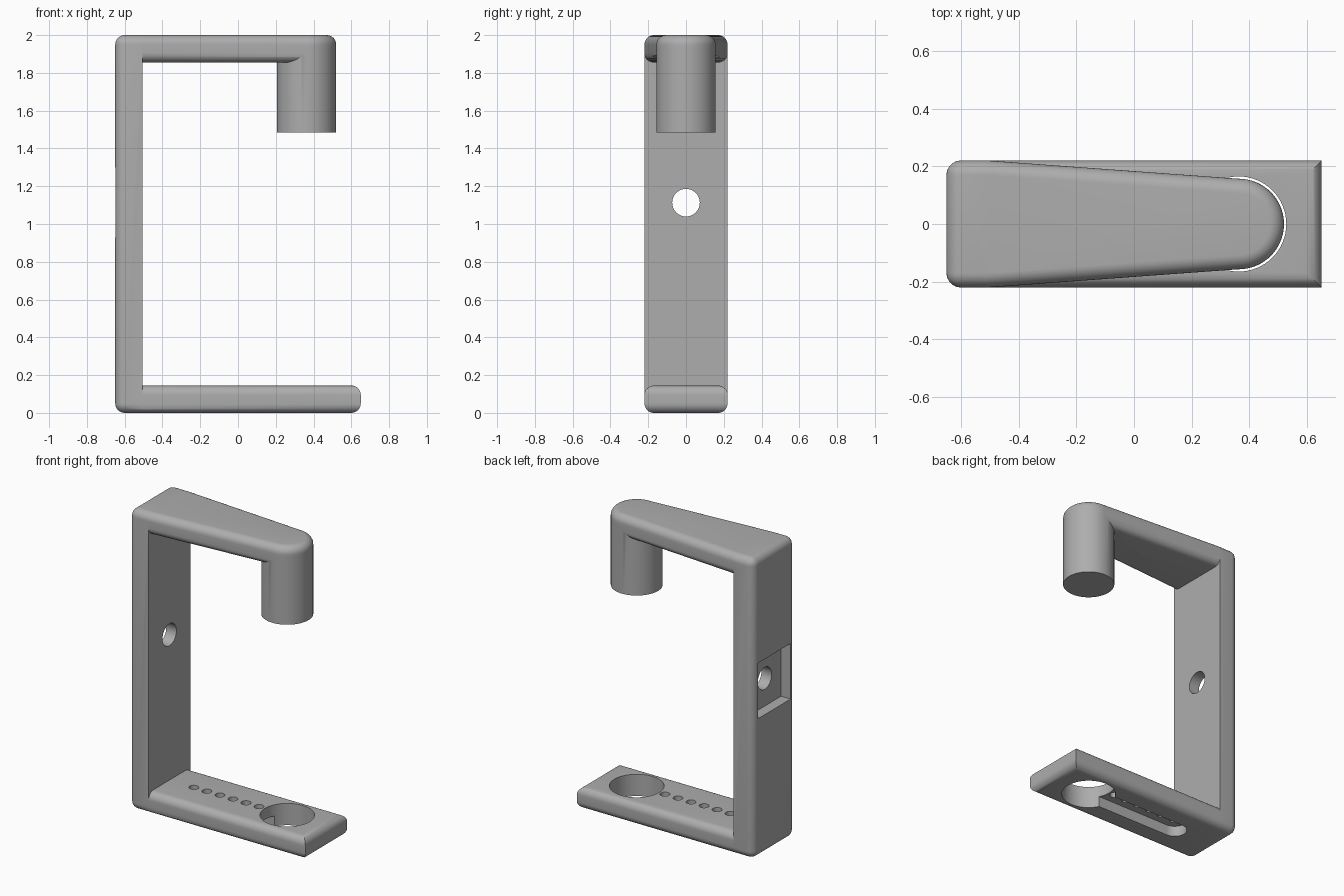
import bpy, bmesh
from math import sin, cos, pi
from mathutils import Matrix

if "Cube" in bpy.data.objects:
    bpy.data.objects.remove(bpy.data.objects["Cube"])

X0, X1, XI = -0.65, 0.65, -0.505      # back face, base tip, inner post face
W, T, H = 0.22, 0.145, 2.0            # half width, thickness, height
R = 0.05                              # edge rounding
HEAD_X, HEAD_R = 0.363, 0.157
HOLE_Z = 1.113

grey = bpy.data.materials.new("plain grey")
grey.use_nodes = True
GREY = (0.42, 0.42, 0.42, 1)
grey.diffuse_color = GREY
grey.node_tree.nodes["Principled BSDF"].inputs["Base Color"].default_value = GREY


def arc(cx, r, a0, a1, n):
    return [(cx + r * cos(a0 + (a1 - a0) * i / n), r * sin(a0 + (a1 - a0) * i / n))
            for i in range(n + 1)]


def circle(cx, r, n=64):
    return arc(cx, r, 0, 2 * pi, n)[:-1]


def rect(xa, xb, h):
    return [(xa, -h), (xb, -h), (xb, h), (xa, h)]


def prism(name, outline, z0, z1, rounded=None, matrix=Matrix()):
    """Extrude a plan outline and round the edges chosen by the rule."""
    bm = bmesh.new()
    base = bm.faces.new([bm.verts.new((x, y, z0)) for x, y in outline])
    top = bmesh.ops.extrude_face_region(bm, geom=[base])["geom"]
    bmesh.ops.translate(bm, vec=(0, 0, z1 - z0),
                        verts=[v for v in top if isinstance(v, bmesh.types.BMVert)])
    bmesh.ops.recalc_face_normals(bm, faces=bm.faces)
    if rounded:
        bmesh.ops.bevel(bm, geom=[e for e in bm.edges if rounded(*e.verts)], offset=R,
                        segments=8, profile=0.5, affect='EDGES', clamp_overlap=True)
        bmesh.ops.recalc_face_normals(bm, faces=bm.faces)
    bm.transform(matrix)
    mesh = bpy.data.meshes.new(name)
    bm.to_mesh(mesh)
    bm.free()
    mesh.materials.append(grey)
    ob = bpy.data.objects.new(name, mesh)
    bpy.context.collection.objects.link(ob)
    return ob


def combine(target, other, operation):
    mod = target.modifiers.new(operation, 'BOOLEAN')
    mod.operation, mod.object, mod.solver = operation, other, 'EXACT'
    bpy.context.view_layer.objects.active = target
    bpy.ops.object.modifier_apply(modifier=mod.name)
    bpy.data.objects.remove(other)


def rim(a, b):
    """Top and bottom edges, except where the part meets the post."""
    return abs(a.co.z - b.co.z) < 1e-4 and max(a.co.x, b.co.x) > XI + 0.01


def back(a, b):
    return min(a.co.x, b.co.x) < X0 + 0.01


# Upright post, base plate, tapered arm with round tip, and hanging head
frame = prism("hook_frame", rect(X0, XI, W), 0, H, back)
base = prism("base_plate", rect(XI, X1, W), 0, T, rim)
arm = prism("top_arm", [(XI, -W)] + arc(HEAD_X, HEAD_R, -pi / 2, pi / 2, 32) + [(XI, W)],
            H - T, H, rim)
head = prism("arm_head", circle(HEAD_X, HEAD_R), 1.485, H - R - 0.02)
combine(arm, head, 'UNION')
combine(frame, base, 'UNION')
combine(frame, arm, 'UNION')

# Large ring hole, row of small holes and the slot beneath them
cutters = [prism("ring_cutter", circle(HEAD_X, 0.165), -0.1, 0.3)]
first, step = -0.325, 0.096
for i in range(6):
    cutters.append(prism("pin_cutter", circle(first + i * step, 0.03, 24), -0.1, 0.3))
slot = arc(first, 0.075, pi / 2, 3 * pi / 2, 24) + [(HEAD_X, -0.075), (HEAD_X, 0.075)]
cutters.append(prism("slot_cutter", slot, -0.1, 0.07))

# Screw hole through the post and square pocket behind it
turn = Matrix.Translation((0, 0, HOLE_Z)) @ Matrix.Rotation(pi / 2, 4, 'Y')
cutters.append(prism("screw_cutter", circle(0, 0.073, 40), -0.8, -0.3, matrix=turn))
cutters.append(prism("pocket_cutter", rect(-0.185, 0.185, 0.172), -0.8, -0.58, matrix=turn))
for cutter in cutters:
    cutter.hide_render = True
    combine(frame, cutter, 'DIFFERENCE')

# Smooth curved areas, keep hard edges
bpy.ops.object.select_all(action='DESELECT')
frame.select_set(True)
bpy.context.view_layer.objects.active = frame
bpy.ops.object.shade_smooth_by_angle(angle=pi / 6)
